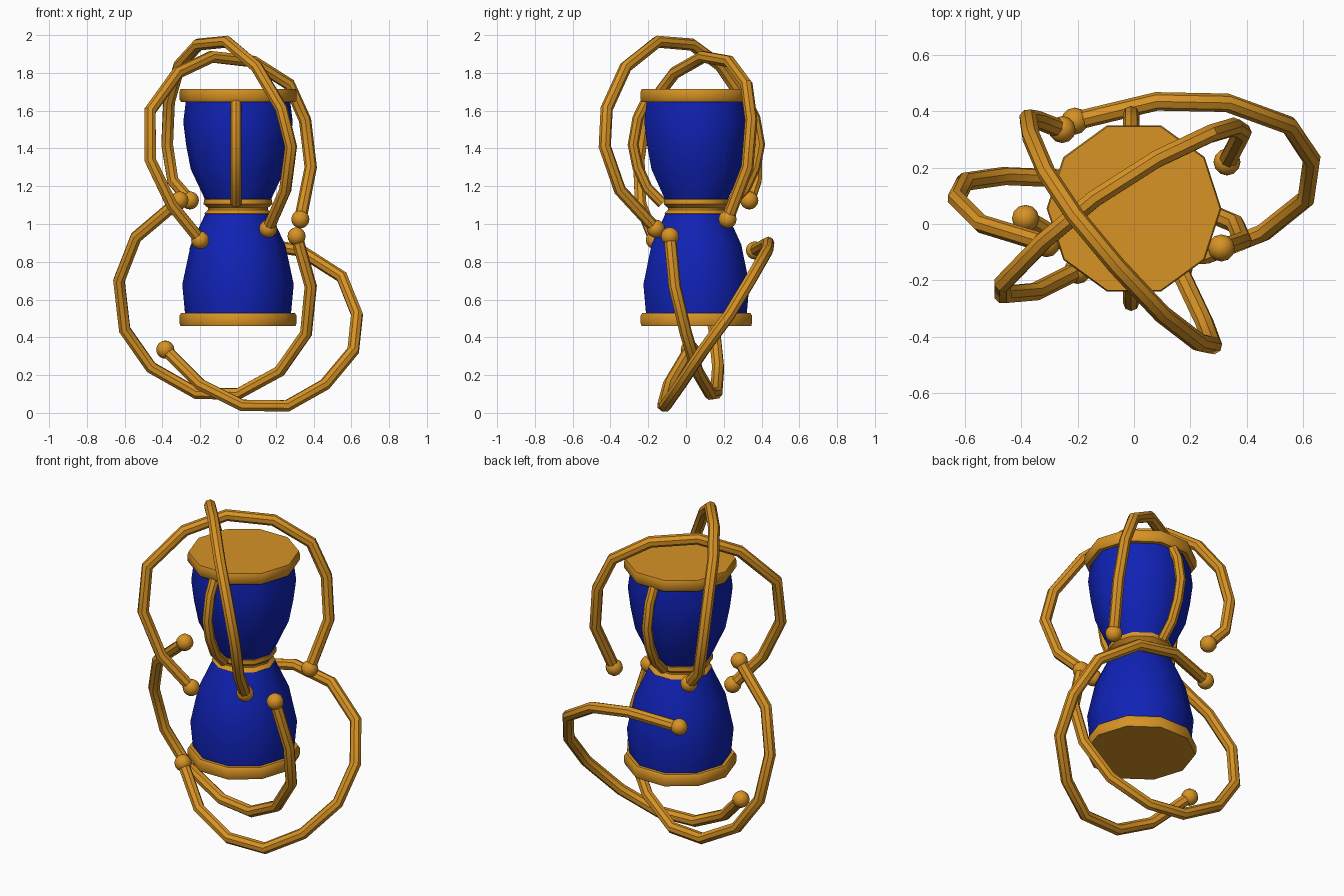
import bpy, math

if "Cube" in bpy.data.objects:
    bpy.data.objects.remove(bpy.data.objects["Cube"])


def material(name, rgb):
    m = bpy.data.materials.new(name)
    m.diffuse_color = (*rgb, 1)
    m.use_nodes = True
    m.node_tree.nodes["Principled BSDF"].inputs["Base Color"].default_value = m.diffuse_color
    return m


GOLD = material("warm gold", (0.68, 0.29, 0.018))
BLUE = material("deep blue", (0.005, 0.016, 0.46))
CY = 0.055      # y of the hourglass axis


def lathe(name, profile, mat, n=10, smooth=40):
    """Revolve (radius, z) points, bottom to top, closed by end caps."""
    verts, faces = [], []
    for r, z in profile:
        for i in range(n):
            a = 2 * math.pi * i / n
            verts.append((r * math.cos(a), CY + r * math.sin(a), z))
    for k in range(len(profile) - 1):
        for i in range(n):
            j = (i + 1) % n
            faces.append((k*n + i, k*n + j, k*n + n + j, k*n + n + i))
    last = (len(profile) - 1) * n
    faces.append(tuple(reversed(range(n))))
    faces.append(tuple(range(last, last + n)))
    me = bpy.data.meshes.new(name)
    me.from_pydata(verts, [], faces)
    me.materials.append(mat)
    ob = bpy.data.objects.new(name, me)
    bpy.context.collection.objects.link(ob)
    finish(ob, smooth)


def finish(ob, angle):
    bpy.ops.object.select_all(action='DESELECT')
    ob.select_set(True)
    bpy.context.view_layer.objects.active = ob
    if ob.type == 'CURVE':
        bpy.ops.object.convert(target='MESH')
        ob = bpy.context.object
    bpy.ops.object.shade_smooth_by_angle(angle=math.radians(angle))


def tube(name, pts, r=0.033):
    cu = bpy.data.curves.new(name, 'CURVE')
    cu.dimensions = '3D'
    cu.bevel_depth = r
    cu.bevel_resolution = 2
    cu.use_fill_caps = True
    sp = cu.splines.new('POLY')
    sp.points.add(len(pts) - 1)
    for p, co in zip(sp.points, pts):
        p.co = (*co, 1)
    cu.materials.append(GOLD)
    ob = bpy.data.objects.new(name, cu)
    bpy.context.collection.objects.link(ob)
    finish(ob, 35)


def open_ring(name, pts):
    """Open hoop with a ball on each end."""
    tube(name, pts)
    for i, p in enumerate((pts[0], pts[-1])):
        bpy.ops.mesh.primitive_uv_sphere_add(segments=12, ring_count=8, radius=0.048, location=p)
        ob = bpy.context.object
        ob.name = f"{name}_ball_{i + 1}"
        ob.data.materials.append(GOLD)
        finish(ob, 40)


# Hourglass bulbs
lathe("lower_glass", [(0.28, 0.52), (0.295, 0.68), (0.25, 0.89), (0.17, 1.06)], BLUE)
lathe("upper_glass", [(0.17, 1.12), (0.25, 1.29), (0.275, 1.42), (0.29, 1.54), (0.275, 1.66)], BLUE)
# Neck collar with a groove
lathe("neck_collar", [(0.165, 1.045), (0.178, 1.055), (0.158, 1.075), (0.158, 1.085),
                      (0.182, 1.105), (0.18, 1.13), (0.165, 1.135)], GOLD)
# End plates
lathe("bottom_plate", [(0.305, 0.46), (0.31, 0.475), (0.31, 0.515), (0.30, 0.53)], GOLD)
lathe("top_plate", [(0.30, 1.645), (0.31, 1.66), (0.31, 1.70), (0.305, 1.715)], GOLD)

# Bowed rods at the front and back of the upper bulb
for name, s in (("front_rod", -1), ("back_rod", 1)):
    tube(name, [(-0.01, CY + s * d, z) for d, z in
                ((0.26, 1.66), (0.31, 1.56), (0.335, 1.42), (0.31, 1.30), (0.26, 1.19), (0.18, 1.11))], 0.029)

# Four open hoops
open_ring("upper_hoop_tall", [
    (-0.255, 0.335, 1.125), (-0.345, 0.37, 1.23), (-0.375, 0.375, 1.42), (-0.365, 0.31, 1.65),
    (-0.31, 0.18, 1.84), (-0.21, 0.03, 1.95), (-0.06, -0.15, 1.965), (0.10, -0.32, 1.83),
    (0.23, -0.42, 1.61), (0.28, -0.43, 1.41), (0.25, -0.35, 1.18), (0.16, -0.16, 0.975)])
open_ring("upper_hoop_wide", [
    (-0.20, -0.165, 0.915), (-0.35, -0.24, 1.10), (-0.465, -0.25, 1.34), (-0.465, -0.21, 1.60),
    (-0.32, -0.06, 1.80), (-0.14, 0.09, 1.885), (0.08, 0.23, 1.86), (0.27, 0.32, 1.74),
    (0.355, 0.345, 1.55), (0.385, 0.325, 1.30), (0.33, 0.22, 1.025)])
open_ring("lower_hoop_right", [
    (-0.21, 0.365, 0.86), (0.08, 0.435, 0.90), (0.33, 0.43, 0.86), (0.55, 0.35, 0.72),
    (0.63, 0.23, 0.52), (0.61, 0.09, 0.33), (0.46, -0.03, 0.15), (0.26, -0.11, 0.037),
    (0.02, -0.12, 0.04), (-0.20, -0.09, 0.15), (-0.385, 0.02, 0.335)])
open_ring("lower_hoop_left", [
    (-0.31, -0.07, 1.125), (-0.54, 0.0, 0.93), (-0.63, 0.09, 0.70), (-0.60, 0.15, 0.44),
    (-0.46, 0.17, 0.24), (-0.22, 0.16, 0.105), (0.0, 0.13, 0.10), (0.22, 0.06, 0.22),
    (0.36, 0.0, 0.42), (0.385, -0.06, 0.67), (0.31, -0.085, 0.935)])
